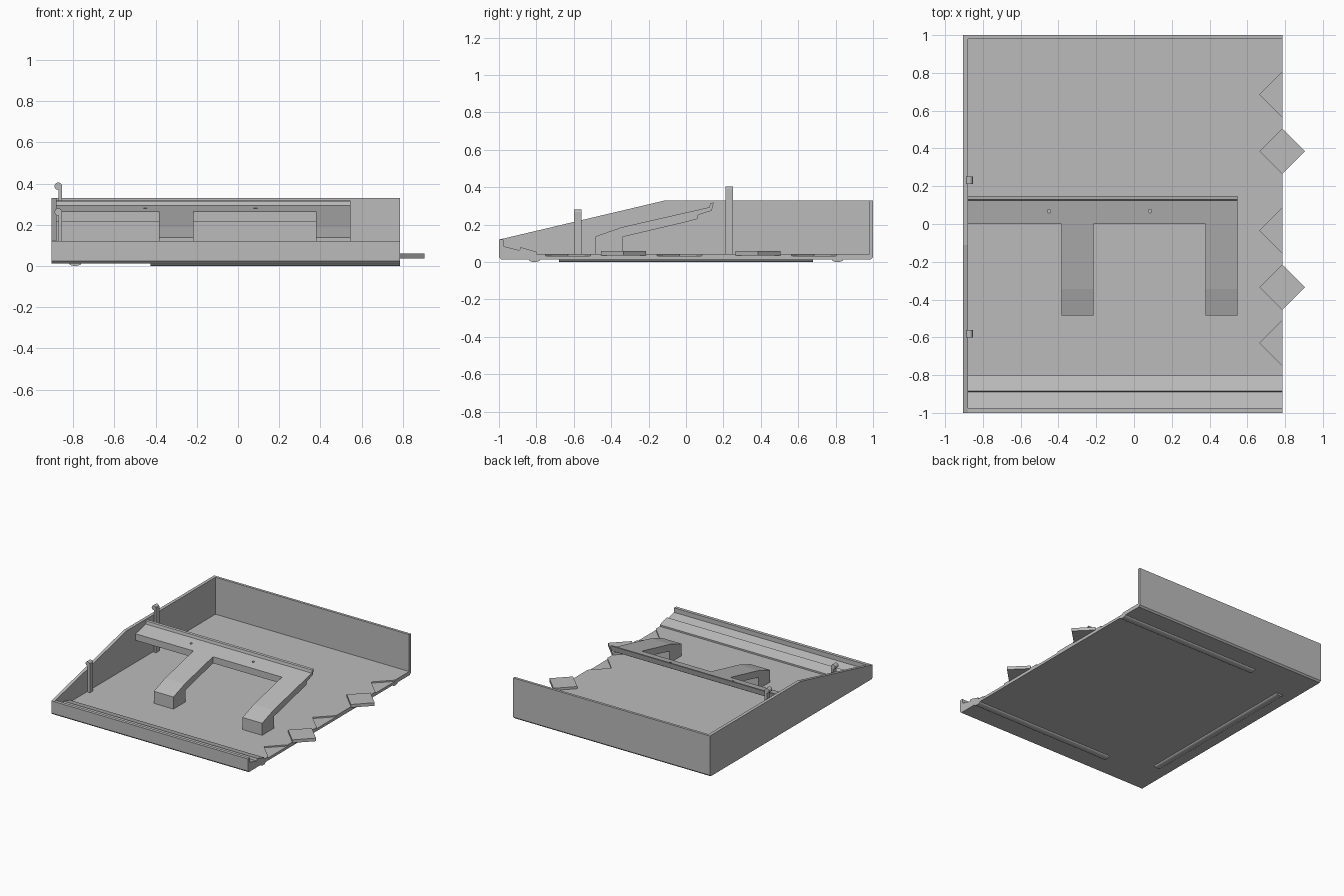
import bpy, bmesh
from math import pi
from mathutils import Matrix

cube = bpy.data.objects.get("Cube")
if cube:
    bpy.data.objects.remove(cube, do_unlink=True)

grey = bpy.data.materials.new("plain_grey")
grey.use_nodes = True
colour = (0.5, 0.5, 0.5, 1)
grey.diffuse_color = colour
grey.node_tree.nodes["Principled BSDF"].inputs["Base Color"].default_value = colour


def finish(name, bm):
    bmesh.ops.recalc_face_normals(bm, faces=bm.faces)
    mesh = bpy.data.meshes.new(name)
    bm.to_mesh(mesh)
    bm.free()
    mesh.materials.append(grey)
    obj = bpy.data.objects.new(name, mesh)
    bpy.context.collection.objects.link(obj)
    return obj


def extrude(name, points, depth):
    """Extrude a closed outline of 3D points along a vector."""
    bm = bmesh.new()
    face = bm.faces.new([bm.verts.new(p) for p in points])
    geom = bmesh.ops.extrude_face_region(bm, geom=[face])["geom"]
    bmesh.ops.translate(bm, vec=depth,
                        verts=[g for g in geom if isinstance(g, bmesh.types.BMVert)])
    if not any(f.is_valid and len(f.verts) == len(points) and f.calc_center_median() ==
               face.calc_center_median() for f in bm.faces if face.is_valid):
        bm.faces.new([v for v in bm.verts][:len(points)])
    return finish(name, bm)


def prism_x(name, outline, x0, x1):
    return extrude(name, [(x0, y, z) for y, z in outline], (x1 - x0, 0, 0))


def box(name, x0, x1, y0, y1, z0, z1):
    return prism_x(name, [(y0, z0), (y1, z0), (y1, z1), (y0, z1)], x0, x1)


def diamond(name, y, z0, z1, r=0.12):
    x = 0.785
    pts = [(x - r, y, z0), (x, y - r, z0), (x + r, y, z0), (x, y + r, z0)]
    return extrude(name, pts, (0, 0, z1 - z0))


def cylinder(name, centre, radius, length, axis, flat=1.0):
    bm = bmesh.new()
    bmesh.ops.create_cone(bm, cap_ends=True, segments=24, radius1=radius,
                          radius2=radius, depth=length)
    turn = {"X": Matrix.Rotation(pi / 2, 4, "Y"), "Y": Matrix.Rotation(pi / 2, 4, "X"),
            "Z": Matrix.Identity(4)}[axis]
    bmesh.ops.transform(bm, verts=bm.verts, matrix=Matrix.Translation(centre)
                        @ Matrix.Diagonal((1, 1, flat, 1)) @ turn)
    obj = finish(name, bm)
    bpy.ops.object.select_all(action="DESELECT")
    obj.select_set(True)
    bpy.context.view_layer.objects.active = obj
    bpy.ops.object.shade_smooth_by_angle()
    return obj


def cut(target, cutter):
    cutter.hide_render = True
    cutter.hide_set(True)
    mod = target.modifiers.new(cutter.name, "BOOLEAN")
    mod.operation = "DIFFERENCE"
    mod.solver = "EXACT"
    mod.object = cutter


# Tray: floor with front and back walls, open at one end, plus a sloped side wall
tray = prism_x("tray", [(-1, 0.025), (-0.988, 0.013), (0.988, 0.013), (1, 0.025),
                        (1, 0.33), (0.98, 0.33), (0.98, 0.043), (-0.975, 0.043),
                        (-0.975, 0.12), (-1, 0.12)], -0.88, 0.785)
prism_x("side_wall", [(-1, 0.025), (-0.988, 0.013), (0.988, 0.013), (1, 0.025),
                      (1, 0.33), (-0.11, 0.33), (-1, 0.12)], -0.905, -0.88)

# Joining pockets and tabs along the open end
for i, y in enumerate((0.685, -0.035, -0.63)):
    cut(tray, diamond(f"pocket_cutter_{i + 1}", y, 0.033, 0.08))
for i, y in enumerate((0.385, -0.335)):
    diamond(f"joining_tab_{i + 1}", y, 0.036, 0.06)

# Stepped ledge behind the front wall
prism_x("front_ledge", [(-0.976, 0.04), (-0.976, 0.085), (-0.89, 0.063), (-0.885, 0.08),
                        (-0.8, 0.055), (-0.8, 0.04)], -0.88, 0.785)

# Raised support: sloped cross bar with a back lip, on two bent legs
bar = prism_x("cross_bar", [(0, 0.265), (0.125, 0.293), (0.13, 0.315), (0.148, 0.318),
                            (0.138, 0.275), (0.065, 0.252), (0.06, 0.23), (0, 0.214)],
              -0.88, 0.547)
for i, x in enumerate((-0.45, 0.085)):
    cut(bar, cylinder(f"hole_cutter_{i + 1}", (x, 0.068, 0.28), 0.009, 0.15, "Z"))
for i, x in enumerate((-0.384, 0.378)):
    prism_x(f"support_leg_{i + 1}", [(-0.485, 0.04), (-0.485, 0.137), (-0.345, 0.186),
                                     (0, 0.265), (0, 0.214), (-0.34, 0.134),
                                     (-0.34, 0.04)], x, x + 0.169)

# Clip posts with rounded heads beside the side wall
for i, (y, top) in enumerate(((0.232, 0.405), (-0.58, 0.28))):
    box(f"clip_post_{i + 1}", -0.872, -0.853, y - 0.02, y + 0.02, 0.04, top - 0.012)
    cylinder(f"clip_head_{i + 1}", (-0.872, y, top - 0.018), 0.018, 0.04, "Y")

# Shallow rounded feet under the floor
for i, y in enumerate((-0.81, 0.81)):
    cylinder(f"long_foot_{i + 1}", (0.18, y, 0.013), 0.03, 1.21, "X", 0.43)
cylinder("cross_foot", (-0.79, 0, 0.013), 0.03, 1.36, "Y", 0.43)
